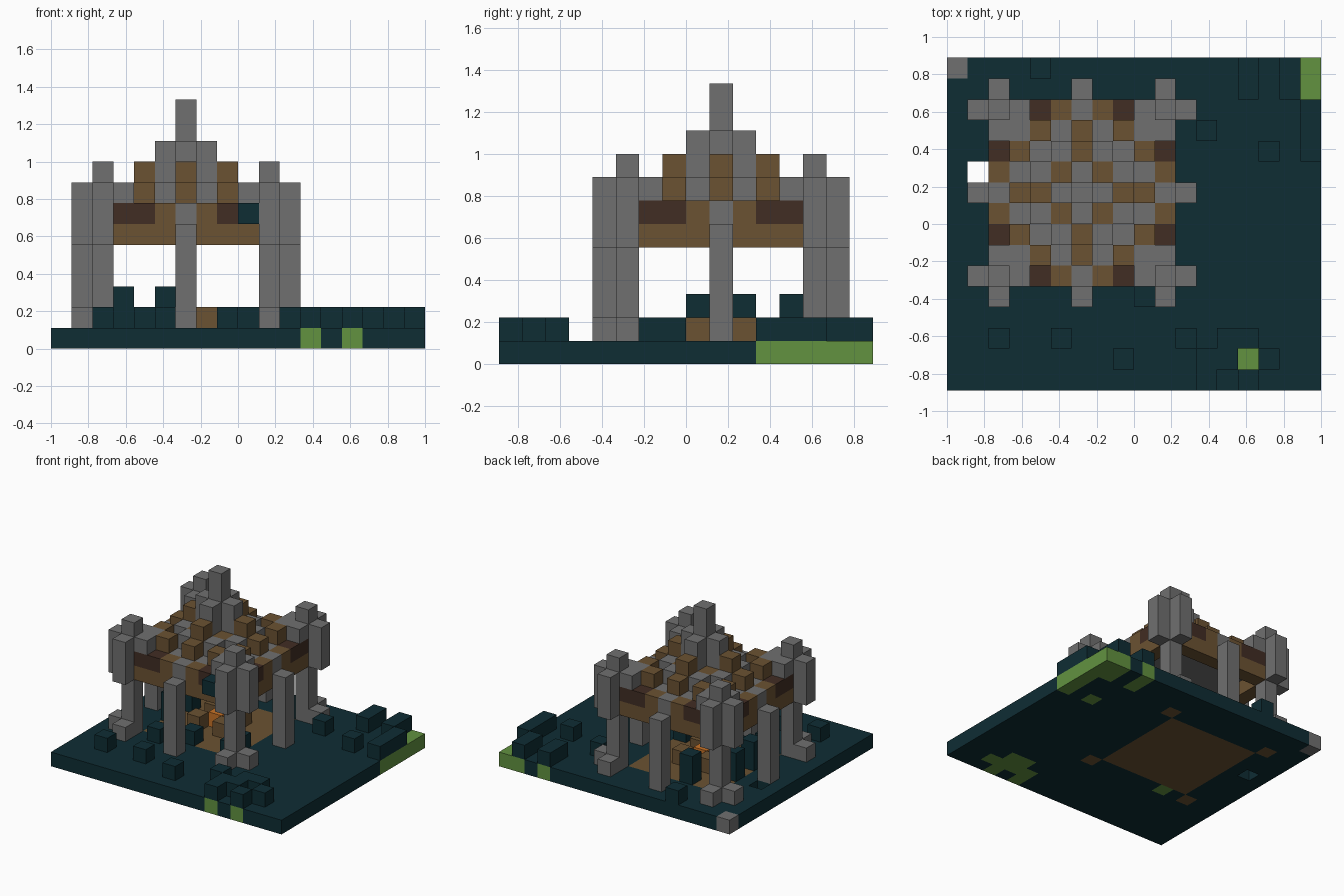
import bpy, bmesh
from mathutils import Vector

if "Cube" in bpy.data.objects:
    bpy.data.objects.remove(bpy.data.objects["Cube"])

UNIT = 1 / 9                      # edge of one block
ORIGIN = Vector((-9, -8, 0))      # corner of the ground, in blocks
CX, CY = 6, 9                     # block at the middle of the pavilion

COLOURS = {
    "stone": (0.162, 0.162, 0.162),
    "teal": (0.0045, 0.026, 0.034),
    "grass": (0.122, 0.287, 0.051),
    "wood": (0.147, 0.084, 0.032),
    "dark_wood": (0.053, 0.026, 0.017),
    "ember": (0.58, 0.17, 0.02),
}
NAMES = list(COLOURS)
MATERIALS = []
for name, rgb in COLOURS.items():
    mat = bpy.data.materials.new(name)
    mat.use_nodes = True
    mat.diffuse_color = (*rgb, 1)
    bsdf = mat.node_tree.nodes["Principled BSDF"]
    bsdf.inputs["Base Color"].default_value = (*rgb, 1)
    bsdf.inputs["Roughness"].default_value = 0.9
    MATERIALS.append(mat)

blocks = {}                       # cell -> (part, colour)


def column(part, colour, x, y, bottom, top):
    for z in range(bottom, top):
        blocks[x, y, z] = (part, colour)


def mirrored(part, colour, u, v, bottom, top):
    """Repeat a column in all eight mirrored places round the middle."""
    for a, b in {(u, v), (v, u)}:
        for x in {a, -a}:
            for y in {b, -b}:
                column(part, colour, CX + x, CY + y, bottom, top)


def build(part):
    """Join the exposed sides of a part's blocks into one object."""
    bm = bmesh.new()
    for cell, (owner, colour) in blocks.items():
        if owner != part:
            continue
        centre = Vector(cell) + ORIGIN + Vector((0.5, 0.5, 0.5))
        for axis in range(3):
            for sign in (-1, 1):
                n = Vector((0, 0, 0))
                n[axis] = sign
                if tuple(int(c + d) for c, d in zip(cell, n)) in blocks:
                    continue
                s = Vector((0, 0, 0))
                s[(axis + 1) % 3] = 0.5
                t = n.cross(s)
                middle = centre + n / 2
                corners = (middle - s - t, middle + s - t, middle + s + t, middle - s + t)
                face = bm.faces.new([bm.verts.new(c * UNIT) for c in corners])
                face.material_index = NAMES.index(colour)
    bmesh.ops.remove_doubles(bm, verts=bm.verts[:], dist=0.001)
    mesh = bpy.data.meshes.new(part)
    bm.to_mesh(mesh)
    bm.free()
    for mat in MATERIALS:
        mesh.materials.append(mat)
    bpy.context.collection.objects.link(bpy.data.objects.new(part, mesh))


# Ground slab with the wooden floor let into it
for x in range(18):
    for y in range(16):
        floor = max(abs(x - CX), abs(y - CY)) <= 3
        column("ground", "wood" if floor else "teal", x, y, 0, 1)
mirrored("ground", "wood", 4, 4, 0, 1)
column("ground", "stone", 0, 15, 0, 1)
del blocks[1, 10, 0]

# Grass patches, most of them under shrubs
bed = [(12, 0), (14, 0), (12, 1), (13, 1), (15, 1), (11, 2), (13, 2), (14, 2), (15, 11),
       (14, 14), (14, 15), (16, 14), (16, 15), (17, 11), (17, 12), (17, 13), (4, 5)]
for x, y in bed + [(14, 1), (17, 14), (17, 15)]:
    column("ground", "grass", x, y, 0, 1)
column("ground", "teal", 11, 2, 0, 1)

# Low shrubs in the garden and tall ones inside the pavilion
for x, y in bed + [(12, 12), (4, 15), (2, 2), (5, 2), (8, 1), (6, 6), (9, 6), (9, 7)]:
    column("shrubs", "teal", x, y, 1, 2)
for x, y in [(3, 8), (3, 10), (5, 12)]:
    column("shrubs", "teal", x, y, 1, 3)

# Campfire with logs round it
column("campfire", "ember", CX, CY, 1, 2)
mirrored("campfire", "wood", 1, 1, 1, 2)

# Corner towers: shaft, foot blocks and thick heads
mirrored("corner_towers", "stone", 4, 4, 1, 9)
mirrored("corner_towers", "stone", 5, 4, 1, 2)
mirrored("corner_towers", "stone", 5, 4, 5, 8)
mirrored("corner_towers", "stone", 3, 4, 7, 8)

# Pillars in the middle of each side
mirrored("side_pillars", "stone", 5, 0, 1, 6)

# Beams along the four sides
for u in range(4):
    mirrored("beams", "wood", u, 4, 5, 6)
mirrored("beams", "dark_wood", 3, 4, 6, 7)
mirrored("beams", "dark_wood", 2, 4, 6, 7)
mirrored("beams", "wood", 1, 4, 6, 7)
mirrored("beams", "stone", 0, 4, 6, 7)

# Roof: a stone deck, wooden studs, and stepped stones
for u in range(4):
    for v in range(u + 1):
        mirrored("roof", "stone", u, v, 6, 7)
for u, v in [(3, 3), (2, 1)]:
    mirrored("roof", "stone", u, v, 7, 8)
for u, v in [(3, 2), (3, 0), (1, 1)]:
    mirrored("roof", "wood", u, v, 7, 8)
mirrored("roof", "wood", 2, 0, 7, 9)

# Spire
mirrored("spire", "stone", 1, 0, 7, 10)
column("spire", "stone", CX, CY, 7, 12)

# Leaf clump hanging on the front beam
column("hanging_leaves", "teal", CX + 3, CY - 5, 6, 7)

for part in sorted({owner for owner, _ in blocks.values()}):
    build(part)
